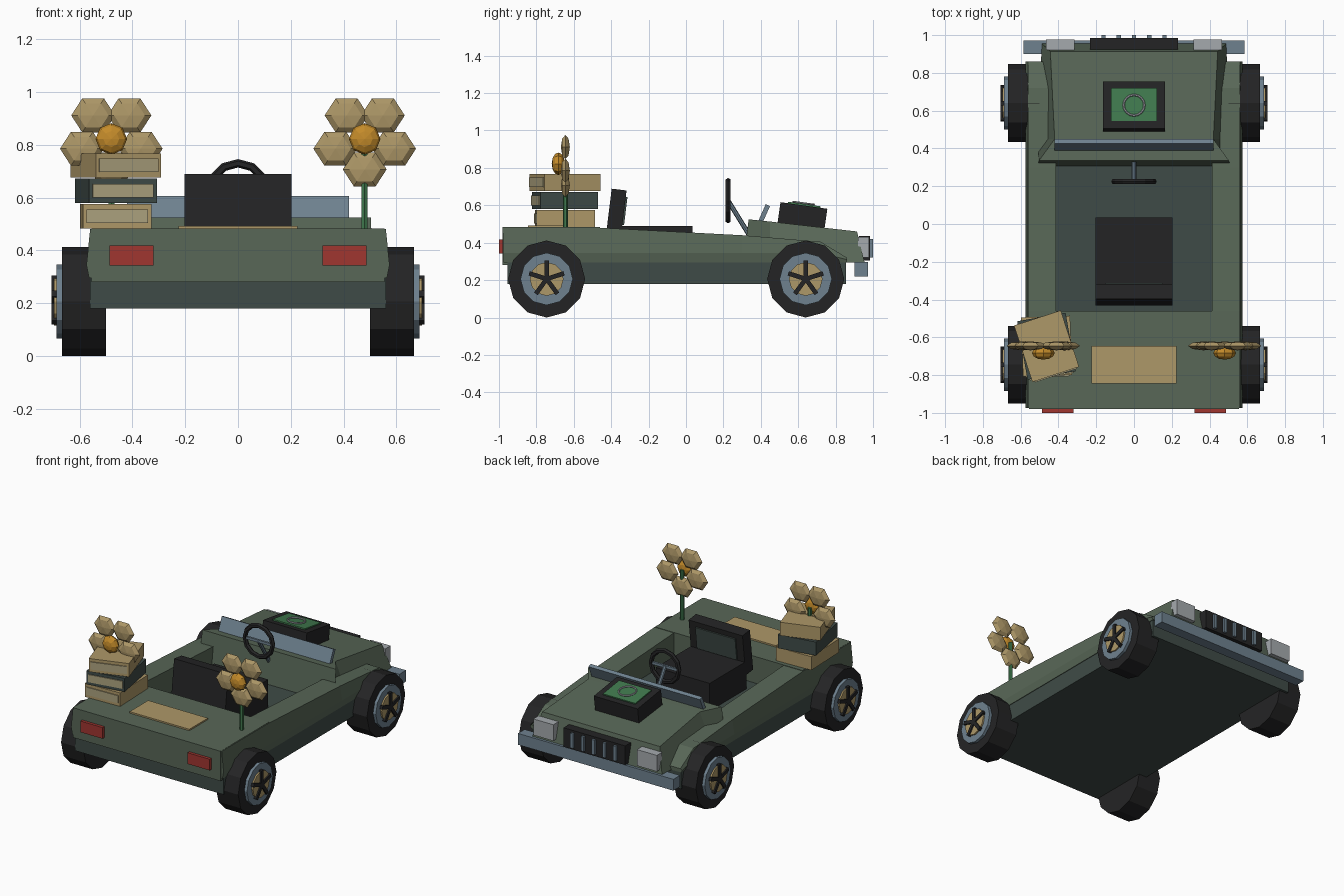
import bpy, bmesh, math
from mathutils import Matrix, Vector

if "Cube" in bpy.data.objects:
    bpy.data.objects.remove(bpy.data.objects["Cube"])

def mat(name, r, g, b):
    m = bpy.data.materials.new(name)
    lin = [((c / 255 + 0.055) / 1.055) ** 2.4 for c in (r, g, b)]
    m.diffuse_color = (*lin, 1)
    m.use_nodes = True
    m.node_tree.nodes["Principled BSDF"].inputs["Base Color"].default_value = m.diffuse_color
    return m

GREEN = mat("body green", 88, 103, 87)
DARK = mat("dark green", 63, 75, 71)
BLACK = mat("black", 36, 36, 37)
STEEL = mat("steel blue", 110, 129, 143)
TAN = mat("tan", 174, 152, 104)
ORANGE = mat("orange", 196, 139, 42)
RED = mat("red", 160, 54, 48)
SILVER = mat("silver", 165, 170, 174)
LEAF = mat("leaf green", 64, 122, 78)
CREAM = mat("page cream", 172, 162, 126)

def finish(name, bm, m):
    bmesh.ops.recalc_face_normals(bm, faces=bm.faces)
    me = bpy.data.meshes.new(name)
    bm.to_mesh(me)
    bm.free()
    me.materials.append(m)
    ob = bpy.data.objects.new(name, me)
    bpy.context.collection.objects.link(ob)
    return ob

def span(name, m, x, y, z, pivot=None, rot=None):
    """Box from ranges, optionally rotated about its own centre."""
    c = Vector(((x[0] + x[1]) / 2, (y[0] + y[1]) / 2, (z[0] + z[1]) / 2))
    bm = bmesh.new()
    bmesh.ops.create_cube(bm, size=1)
    bmesh.ops.scale(bm, vec=(x[1] - x[0], y[1] - y[0], z[1] - z[0]), verts=bm.verts)
    bmesh.ops.translate(bm, vec=c, verts=bm.verts)
    if rot is not None:
        p = Vector(pivot) if pivot else c
        bmesh.ops.transform(bm, matrix=Matrix.Translation(p) @ rot @ Matrix.Translation(-p), verts=bm.verts)
    return finish(name, bm, m)

def loft(name, m, sections):
    """Join equal-length closed sections and cap both ends."""
    bm = bmesh.new()
    rings = [[bm.verts.new(p) for p in s] for s in sections]
    n = len(rings[0])
    for a, b in zip(rings, rings[1:]):
        for i in range(n):
            bm.faces.new((a[i], a[(i + 1) % n], b[(i + 1) % n], b[i]))
    bm.faces.new(rings[0])
    bm.faces.new(rings[-1])
    return finish(name, bm, m)

def rod(name, m, a, b, r, sides):
    a, b = Vector(a), Vector(b)
    d = b - a
    bm = bmesh.new()
    q = d.to_track_quat('Z', 'Y').to_matrix().to_4x4()
    bmesh.ops.create_cone(bm, cap_ends=True, segments=sides, radius1=r, radius2=r, depth=d.length,
                          matrix=Matrix.Translation((a + b) / 2) @ q)
    return finish(name, bm, m)

def ring(name, m, loc, R, r, n, k, rot):
    bm = bmesh.new()
    M = Matrix.Translation(loc) @ rot
    vs = [[bm.verts.new(M @ Vector(((R + r * math.cos(b)) * math.cos(a), (R + r * math.cos(b)) * math.sin(a),
                                    r * math.sin(b))))
           for b in [2 * math.pi * j / k for j in range(k)]] for a in [2 * math.pi * i / n for i in range(n)]]
    for i in range(n):
        for j in range(k):
            bm.faces.new((vs[i][j], vs[(i + 1) % n][j], vs[(i + 1) % n][(j + 1) % k], vs[i][(j + 1) % k]))
    return finish(name, bm, m)

def ball(name, m, loc, scale, seg, rings):
    """Faceted sphere with its pole along y."""
    bm = bmesh.new()
    bmesh.ops.create_uvsphere(bm, u_segments=seg, v_segments=rings, radius=1)
    M = Matrix.Translation(loc) @ Matrix.Diagonal((*scale, 1)) @ Matrix.Rotation(math.pi / 2, 4, 'X')
    bmesh.ops.transform(bm, matrix=M @ Matrix.Rotation(math.pi / 2, 4, 'Z'), verts=bm.verts)
    return finish(name, bm, m)

RX = lambda d: Matrix.Rotation(math.radians(d), 4, 'X')
RZ = lambda d: Matrix.Rotation(math.radians(d), 4, 'Z')

# Chassis with floor, rear deck
span("chassis", DARK, (-.56, .56), (-.955, .855), (.18, .302))
span("rear_deck", GREEN, (-.555, .555), (-.98, -.46), (.28, .483))

# Side panels
for s, side in ((-1, "left"), (1, "right")):
    secs = []
    for y, top in ((-.975, .482), (-.46, .48), (.3, .44), (.72, .405), (.86, .32)):
        mid = min(.345, top - .01)
        secs.append([(s * x, y, z) for x, z in
                     ((.413, .295), (.564, .295), (.574, mid), (.56, top), (.413, top))])
    loft(side + "_side_panel", GREEN, secs)

# Hood
loft("hood", GREEN, [
    [(-w2, yb, .295), (w2, yb, .295), (w1, yt, zt), (-w1, yt, zt)]
    for yb, w2, yt, w1, zt in ((.305, .513, .335, .503, .525), (.45, .51, .45, .42, .513),
                               (.955, .488, .914, .443, .46))])

# Windscreen bar
span("windscreen_bar", STEEL, (-.42, .42), (.405, .43), (.505, .605), rot=RX(-24))

# Hood box with plate and ring
piv, tilt = (0, .62, .55), RX(-8)
span("hood_box", BLACK, (-.165, .165), (.497, .75), (.49, .6), piv, tilt)
span("hood_box_plate", LEAF, (-.122, .122), (.537, .713), (.599, .608), piv, tilt)
ring("hood_ring", SILVER, (0, .629, .611), .055, .006, 16, 6, tilt)

# Front bumper, grille, headlights
span("front_bumper", STEEL, (-.585, .585), (.9, .972), (.22, .297))
span("grille", BLACK, (-.232, .232), (.925, .985), (.305, .435))
for i in range(5):
    x = (i - 2) * .081
    span("grille_bar", STEEL, (x - .011, x + .011), (.98, 1.0), (.32, .42))
for s in (-1, 1):
    xr = sorted((s * .315, s * .465))
    span("headlight", SILVER, xr, (.92, .978), (.32, .43))
    # Tail lights
    span("tail_light", RED, sorted((s * .32, s * .487)), (-1.0, -.97), (.342, .418))

# Rear plate
span("deck_plate", TAN, (-.225, .225), (-.845, -.645), (.48, .493))

# Seat
span("seat_cushion", BLACK, (-.203, .203), (-.36, .035), (.3, .49))
span("seat_back", BLACK, (-.203, .203), (-.415, -.335), (.4, .685), rot=RX(-7))
span("seat_back_panel", DARK, (-.15, .15), (-.337, -.326), (.5, .65), (0, -.375, .54), RX(-7))

# Steering wheel
ring("steering_wheel", BLACK, (0, .225, .625), .105, .016, 12, 6, RX(90))
rod("steering_column", STEEL, (0, .225, .625), (0, .345, .43), .013, 8)
span("steering_spoke", STEEL, (-.1, .1), (.218, .232), (.616, .634))

# Wheels
for y in (-.745, .64):
    for s in (-1, 1):
        z = .206
        def disc(name, m, x0, x1, r, sides=12):
            bm = bmesh.new()
            M = Matrix.Translation((s * (x0 + x1) / 2, y, z)) @ Matrix.Rotation(math.pi / 2, 4, 'Y')
            bmesh.ops.create_cone(bm, cap_ends=True, segments=sides, radius1=r, radius2=r,
                                  depth=x1 - x0, matrix=M)
            finish(name, bm, m)
        disc("tyre", BLACK, .5, .667, .206)
        disc("rim", STEEL, .6, .687, .14)
        disc("hub", TAN, .65, .697, .09)
        for k in range(5):
            span("wheel_spoke", BLACK, sorted((s * .68, s * .706)), (y - .012, y + .012), (z, z + .098),
                 (0, y, z), RX(72 * k))

# Flowers
for s in (-1, 1):
    x, y, z = s * .48, -.645, .82
    rod("flower_stem", LEAF, (x, y, .47), (x, y, z), .013, 6)
    for k in range(5):
        a = math.radians(-90 + 72 * k)
        ball("petal", TAN, (x + .117 * math.cos(a), y, z + .113 * math.sin(a)), (.083, .024, .074), 6, 4)
    ball("flower_centre", ORANGE, (x, y - .038, z + .002), (.06, .035, .06), 8, 6)

# Books
for name, m, z0, z1, deg in (("bottom_book", TAN, .483, .575, 2), ("middle_book", DARK, .58, .672, 10),
                             ("top_book", TAN, .677, .768, 18)):
    piv = (-.463, -.647, z0)
    span(name, m, (-.593, -.333), (-.804, -.49), (z0, z1), piv, RZ(deg))
    span(name + "_pages", CREAM, (-.58, -.346), (-.81, -.8), (z0 + .02, z1 - .02), piv, RZ(deg))
